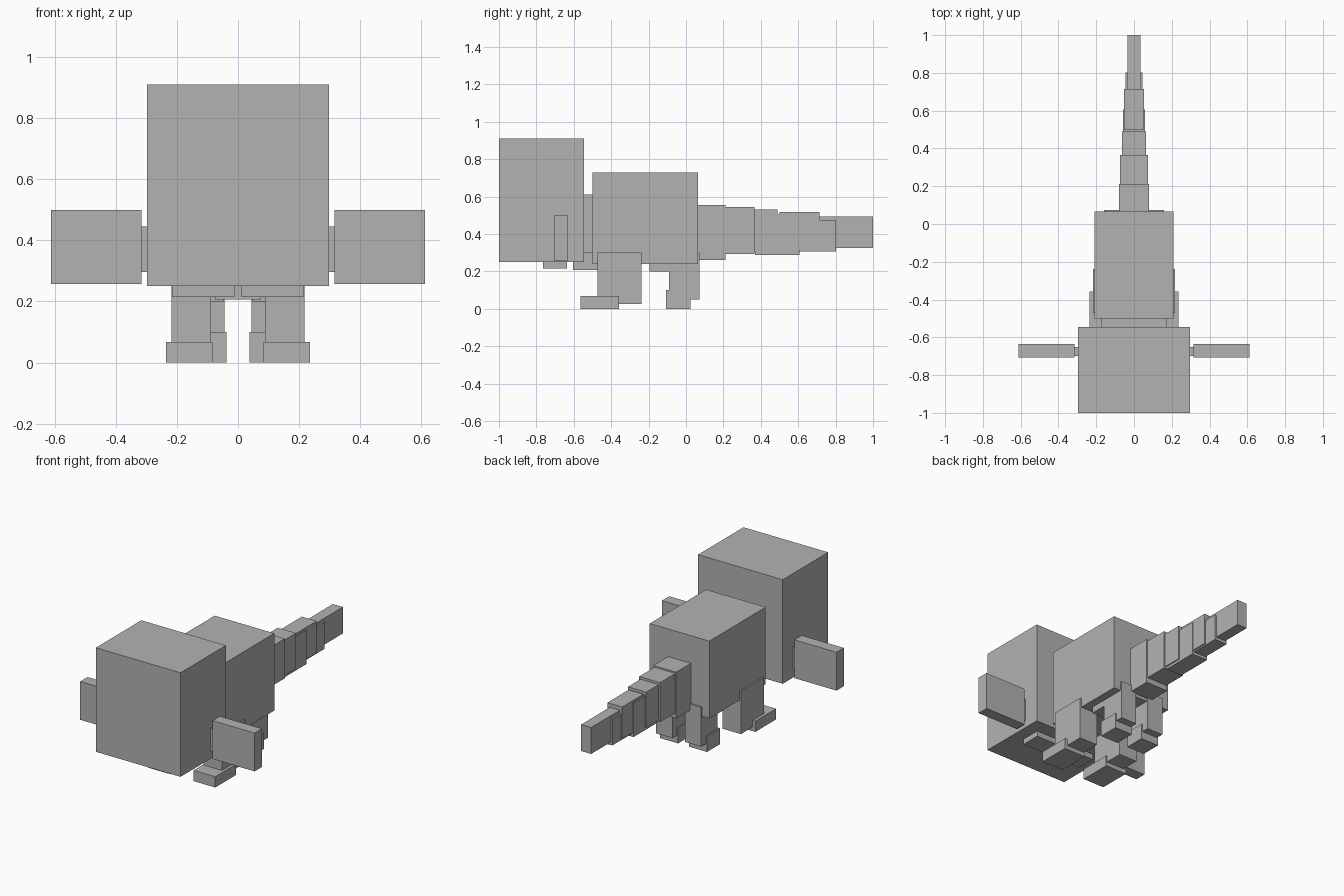
import bpy
import bmesh
from mathutils import Matrix, Vector

cube = bpy.data.objects.get("Cube")
if cube:
    bpy.data.objects.remove(cube, do_unlink=True)

# One plain grey for every part
grey = bpy.data.materials.new("plain_grey")
grey.use_nodes = True
colour = (0.45, 0.45, 0.45, 1.0)
grey.diffuse_color = colour
grey.node_tree.nodes["Principled BSDF"].inputs["Base Color"].default_value = colour


def box(name, x, y, z):
    """Flat-faced block filling the given (low, high) ranges."""
    centre = Vector([(a + b) / 2 for a, b in (x, y, z)])
    size = Vector([b - a for a, b in (x, y, z)])
    bm = bmesh.new()
    bmesh.ops.create_cube(bm, size=1, matrix=Matrix.Diagonal(size).to_4x4())
    mesh = bpy.data.meshes.new(name)
    bm.to_mesh(mesh)
    bm.free()
    mesh.materials.append(grey)
    obj = bpy.data.objects.new(name, mesh)
    obj.location = centre
    bpy.context.collection.objects.link(obj)


def centred(name, half, y, z):
    box(name, (-half, half), y, z)


def pair(name, x, y, z):
    """Matching blocks on the left (+x) and right (-x)."""
    box("left_" + name, x, y, z)
    box("right_" + name, (-x[1], -x[0]), y, z)


# Head, neck and body
centred("head", 0.297, (-1.0, -0.545), (0.25, 0.91))
centred("neck", 0.173, (-0.56, -0.48), (0.30, 0.61))
centred("throat", 0.075, (-0.605, -0.45), (0.207, 0.32))
centred("body", 0.209, (-0.50, 0.065), (0.24, 0.73))
pair("jaw_plate", (0.012, 0.216), (-0.765, -0.637), (0.215, 0.27))

# Side fins with short stubs into the head
pair("fin", (0.316, 0.612), (-0.707, -0.634), (0.257, 0.50))
pair("fin_stub", (0.28, 0.33), (-0.70, -0.65), (0.297, 0.445))

# Front legs
pair("front_leg", (0.089, 0.218), (-0.472, -0.238), (0.027, 0.30))
pair("front_foot", (0.084, 0.236), (-0.565, -0.357), (0.0, 0.068))

# Hind legs
pair("hind_thigh", (0.045, 0.158), (-0.195, 0.0), (0.20, 0.30))
pair("hind_leg", (0.044, 0.158), (-0.09, 0.073), (0.05, 0.30))
pair("hind_foot", (0.038, 0.165), (-0.107, 0.025), (0.0, 0.10))

# Tapering, overlapping tail: half width, y range, z range
tail = [
    (0.080, (0.05, 0.212), (0.260, 0.555)),
    (0.073, (0.18, 0.365), (0.294, 0.545)),
    (0.064, (0.34, 0.490), (0.305, 0.530)),
    (0.057, (0.37, 0.607), (0.288, 0.505)),
    (0.052, (0.50, 0.714), (0.315, 0.518)),
    (0.045, (0.60, 0.803), (0.306, 0.474)),
    (0.035, (0.70, 1.000), (0.325, 0.493)),
]
for i, (half, y, z) in enumerate(tail, 1):
    centred(f"tail_segment_{i}", half, y, z)
